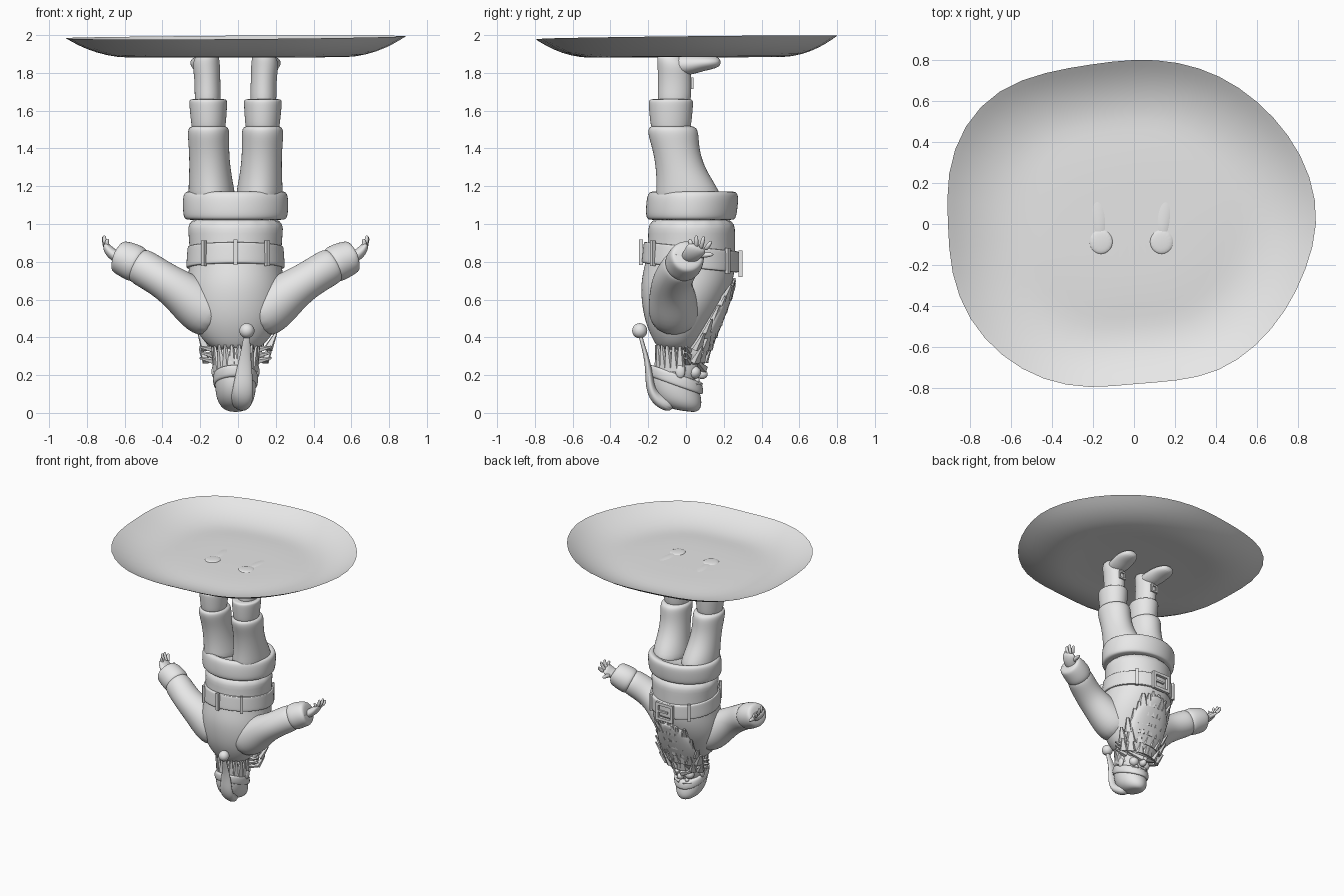
import bpy
import bmesh
import math
import random
from mathutils import Vector, Matrix

random.seed(4)
MID = -0.013  # the figure's own centre line
X, Y, Z = Vector((1, 0, 0)), Vector((0, 1, 0)), Vector((0, 0, 1))

default_cube = bpy.data.objects.get("Cube")
if default_cube:
    bpy.data.objects.remove(default_cube, do_unlink=True)

grey = bpy.data.materials.new("plain_grey")
grey.use_nodes = True
grey.diffuse_color = (0.8, 0.8, 0.8, 1)
grey.node_tree.nodes["Principled BSDF"].inputs["Base Color"].default_value = grey.diffuse_color


def finish(bm, name, subdivide=0, smooth=True):
    """Turn a bmesh into a named, shaded object."""
    bmesh.ops.recalc_face_normals(bm, faces=bm.faces)
    mesh = bpy.data.meshes.new(name)
    bm.to_mesh(mesh)
    bm.free()
    mesh.materials.append(grey)
    for face in mesh.polygons:
        face.use_smooth = smooth
    obj = bpy.data.objects.new(name, mesh)
    bpy.context.collection.objects.link(obj)
    if subdivide:
        modifier = obj.modifiers.new("rounding", "SUBSURF")
        modifier.levels = modifier.render_levels = subdivide
    return obj


def loft(name, rings, side=1, level=False, shear=0.0, sides=16, subdivide=2):
    """Skin ellipses (x, y, z, width radius, depth radius) along a path."""
    bm = bmesh.new()
    centres = [Vector(ring[:3]) for ring in rings]
    along = (centres[-1] - centres[0]).normalized()
    reference = Z if abs(along.y) > 0.8 else Y
    loops = []
    for i, ring in enumerate(rings):
        tangent = centres[min(i + 1, len(rings) - 1)] - centres[max(i - 1, 0)]
        tangent = Z if level else tangent.normalized()
        u = reference.cross(tangent).normalized()
        v = tangent.cross(u)
        loop = []
        for k in range(sides):
            a = math.tau * k / sides
            p = centres[i] + u * ring[3] * math.cos(a) + v * ring[4] * math.sin(a)
            loop.append(bm.verts.new((MID + side * p.x, p.y, p.z + shear * p.y)))
        loops.append(loop)
    for low, high in zip(loops, loops[1:]):
        for k in range(sides):
            n = (k + 1) % sides
            bm.faces.new((low[k], low[n], high[n], high[k]))
    bm.faces.new(loops[0][::-1])
    bm.faces.new(loops[-1])
    return finish(bm, name, subdivide)


def stack(name, rows, **options):
    """Level body section from (z, half width, back y, front y) rows."""
    rings = [(0, (b + f) / 2, z, w, (f - b) / 2) for z, w, b, f in rows]
    return loft(name, rings, level=True, **options)


def ball(name, centre, radii):
    bm = bmesh.new()
    place = Matrix.Translation(Vector(centre) + X * MID) @ Matrix.Diagonal((*radii, 1))
    bmesh.ops.create_uvsphere(bm, u_segments=24, v_segments=14, radius=1, matrix=place)
    return finish(bm, name)


def box(name, centre, size, turn=0.0):
    bm = bmesh.new()
    place = (Matrix.Translation(Vector(centre) + X * MID) @ Matrix.Rotation(turn, 4, "Z")
             @ Matrix.Diagonal((*size, 1)))
    bmesh.ops.create_cube(bm, size=1, matrix=place)
    return finish(bm, name, smooth=False)


def frame(name, x, y, z, width, height, bar):
    """Open rectangular buckle facing +y."""
    for s in (-1, 1):
        box(name + "_side", (x + s * (width - bar) / 2, y, z), (bar, bar, height))
        box(name + "_rail", (x, y, z + s * (height - bar) / 2), (width, bar, bar))


def tuft(name, root, tip, width, thick):
    """Flat-sided pointed lock of hair."""
    bm = bmesh.new()
    root, tip = Vector(root) + X * MID, Vector(tip) + X * MID
    direction = tip - root
    turn = direction.to_track_quat("Z", "Y").to_matrix().to_4x4()
    place = Matrix.Translation((root + tip) / 2) @ turn @ Matrix.Diagonal((width, thick, 1, 1))
    bmesh.ops.create_cone(bm, cap_ends=True, segments=5, radius1=1, radius2=0.3,
                          depth=direction.length, matrix=place)
    return finish(bm, name, smooth=False)


# Wavy dish: outline radius every fifteen degrees, then depth profile
outline = [.905, .9, .877, .855, .842, .824, .808, .808, .86, .94, .968, .95,
           .91, .93, .938, .92, .888, .835, .78, .797, .838, .848, .858, .873]
depth = [(.2, 1.893), (.45, 1.891), (.58, 1.882), (.7, 1.882), (.83, 1.91), (.93, 1.95), (1, 1.988)]
dish = bmesh.new()
circles = []
for part, height in depth:
    circle = []
    for k, radius in enumerate(outline):
        a = math.tau * k / len(outline)
        r = radius * part
        wave = 0.011 * part ** 4 * math.cos(a - 1)
        circle.append(dish.verts.new((r * math.cos(a), r * math.sin(a), height + wave)))
    circles.append(circle)
dish.faces.new(circles[0])
for inner, outer in zip(circles, circles[1:]):
    for k in range(len(outline)):
        n = (k + 1) % len(outline)
        dish.faces.new((inner[k], outer[k], outer[n], inner[n]))
finish(dish, "dish", 1)

# Legs, boots, arms and hands, built once per side
for side, word in ((1, "left"), (-1, "right")):
    loft(word + "_trouser_leg", [
        (.12, .02, 1.08, .13, .19), (.128, .01, 1.18, .125, .17), (.135, -.025, 1.28, .112, .135),
        (.14, -.05, 1.38, .108, .125), (.143, -.065, 1.46, .112, .135), (.143, -.07, 1.5, .112, .135),
        (.143, -.075, 1.525, .095, .115)], side, level=True)
    loft(word + "_boot_cuff", [
        (.143, -.08, 1.5, .09, .105), (.143, -.08, 1.525, .092, .108), (.143, -.08, 1.54, .095, .112),
        (.145, -.08, 1.645, .104, .122), (.145, -.08, 1.66, .1, .117), (.145, -.08, 1.662, .07, .08)],
        side, level=True)
    loft(word + "_boot", [
        (.147, -.065, 1.6, .072, .09), (.147, -.06, 1.7, .07, .09), (.15, -.06, 1.78, .07, .09),
        (.155, -.065, 1.84, .075, .088), (.152, -.085, 1.885, .065, .07),
        (.143, -.09, 1.902, .052, .052)], side, level=True)
    loft(word + "_boot_toe", [
        (.15, -.1, 1.845, .05, .05), (.155, 0, 1.84, .075, .06), (.165, .08, 1.852, .078, .045),
        (.172, .14, 1.855, .07, .036), (.175, .185, 1.858, .035, .022)], side)
    frame(word + "_boot_buckle", side * .15, .033, 1.745, .06, .06, .012)
    loft(word + "_sleeve", [
        (.08, -.05, .5, .13, .14), (.18, -.065, .55, .145, .14), (.28, -.075, .635, .118, .12),
        (.37, -.075, .695, .1, .108), (.45, -.05, .745, .1, .102), (.51, -.025, .78, .1, .098),
        (.53, -.02, .79, .08, .08)], side)
    loft(word + "_sleeve_cuff", [
        (.5, -.025, .775, .08, .08), (.515, -.02, .782, .1, .1), (.56, -.005, .805, .1, .1),
        (.61, .005, .825, .092, .095), (.635, .01, .835, .08, .085), (.635, .01, .835, .05, .055),
        (.6, .005, .82, .04, .045)], side)
    loft(word + "_palm", [
        (.59, .01, .81, .032, .04), (.64, .025, .83, .032, .05), (.672, .05, .86, .028, .056),
        (.685, .065, .885, .018, .05)], side)
    for k, tip in enumerate([(.675, .02, .922), (.695, .055, .942), (.7, .095, .937), (.695, .135, .91)]):
        base = Vector((.672, .03 + .024 * k, .875 - .004 * k))
        end = Vector(tip)
        bend = (base + end) / 2 + X * .012
        loft(f"{word}_finger_{k}", [(*base, .014, .013), (*bend, .014, .013), (*end, .009, .009)],
             side, sides=8)
    loft(word + "_thumb", [(.645, .05, .835, .018, .018), (.645, .1, .835, .017, .016),
                           (.65, .148, .84, .01, .01)], side, sides=8)

# Coat: hem, skirt, belt and chest
stack("coat_hem", [
    (1.02, .25, -.19, .25), (1.025, .275, -.21, .265), (1.05, .285, -.22, .275), (1.14, .287, -.215, .285),
    (1.17, .275, -.2, .275), (1.175, .25, -.17, .24), (1.13, .2, -.12, .19)])
stack("coat_body", [
    (.33, .09, -.13, .03), (.35, .14, -.155, .06), (.4, .19, -.185, .1), (.48, .235, -.22, .15),
    (.58, .262, -.24, .21), (.68, .265, -.245, .25), (.76, .252, -.23, .265), (.84, .247, -.21, .265),
    (.95, .255, -.205, .265), (1.05, .265, -.205, .265)])
stack("belt", [
    (.77, .24, -.2, .25), (.77, .262, -.235, .28), (.778, .264, -.237, .282), (.875, .257, -.227, .282),
    (.883, .255, -.225, .28), (.883, .24, -.2, .25)], shear=-.1, sides=24)
for degrees in (50, 130, 230, 270, 310):
    a = math.radians(degrees)
    y = .022 + .26 * math.sin(a)
    box("belt_loop", (.262 * math.cos(a), y, .827 - .1 * y), (.022, .02, .135), a + math.pi / 2)
frame("belt_buckle", 0, .288, .79, .15, .14, .022)
box("belt_buckle_pin", (.02, .29, .79), (.09, .014, .014))

# Head with face and ears
ball("head", (0, -.045, .25), (.108, .122, .15))
ball("nose", (0, .085, .205), (.024, .03, .026))
for side, word in ((1, "left"), (-1, "right")):
    ball(word + "_cheek", (side * .05, .045, .215), (.036, .034, .034))
    ball(word + "_eye", (side * .037, .058, .172), (.015, .014, .015))
    ball(word + "_ear", (side * .113, -.03, .22), (.014, .026, .036))
    tuft(word + "_eyebrow", (side * .015, .075, .15), (side * .075, .055, .152), .016, .016)
    tuft(word + "_moustache", (side * .008, .09, .235), (side * .12, .06, .27), .028, .026)

# Cap with fur band, drooping tail and bobble
stack("cap", [
    (.008, .035, -.07, .04), (.02, .07, -.12, .07), (.055, .098, -.165, .088), (.11, .11, -.19, .08),
    (.17, .113, -.19, .06), (.21, .108, -.18, .04)], shear=-.15)
stack("cap_band", [
    (.125, .1, -.17, .065), (.125, .117, -.197, .088), (.14, .122, -.203, .095), (.175, .122, -.203, .092),
    (.19, .116, -.195, .08), (.19, .1, -.17, .05)], shear=-.35)
loft("cap_tail", [
    (.01, -.06, .05, .07, .05), (.035, -.155, .07, .062, .04), (.04, -.19, .13, .055, .025),
    (.045, -.195, .21, .045, .02), (.052, -.21, .3, .03, .013), (.058, -.235, .38, .02, .01),
    (.06, -.243, .42, .016, .01)])
ball("cap_bobble", (.06, -.245, .435), (.04, .04, .04))

# Hair locks around the neck
for k in range(12):
    a = math.pi * (.95 + 1.1 * k / 11)
    c, s = math.cos(a), math.sin(a)
    tuft("hair_lock", (.1 * c, -.045 + .1 * s, .22), (.125 * c, -.05 + .11 * s, .36), .03, .022)

# Beard: a solid core covered with pointed locks
stack("beard_core", [
    (.24, .085, -.02, .075), (.3, .13, -.01, .12), (.38, .16, .02, .155), (.48, .165, .08, .2),
    (.58, .15, .13, .235), (.65, .11, .17, .26), (.69, .04, .22, .27)], subdivide=1, sides=12)
for row in range(6):
    t = row / 5
    z = .27 + .33 * t
    spread = .1 + .06 * math.sin(math.pi * min(1, t + .25))
    for k in range(-3, 4):
        x = spread * (k + random.uniform(-.3, .3)) / 3
        y = .1 + .125 * t - 2.2 * x * x
        length = random.uniform(.08, .12) * (1 - .15 * abs(k) / 3)
        tuft("beard_lock", (x, y, z), (x * 1.25, y + .035, z + length),
             random.uniform(.03, .042), .02)
for side in (-1, 1):
    for z in (.27, .3, .33):
        tuft("side_whisker", (side * .1, .01, z), (side * .19, 0, z + .02), .025, .02)
